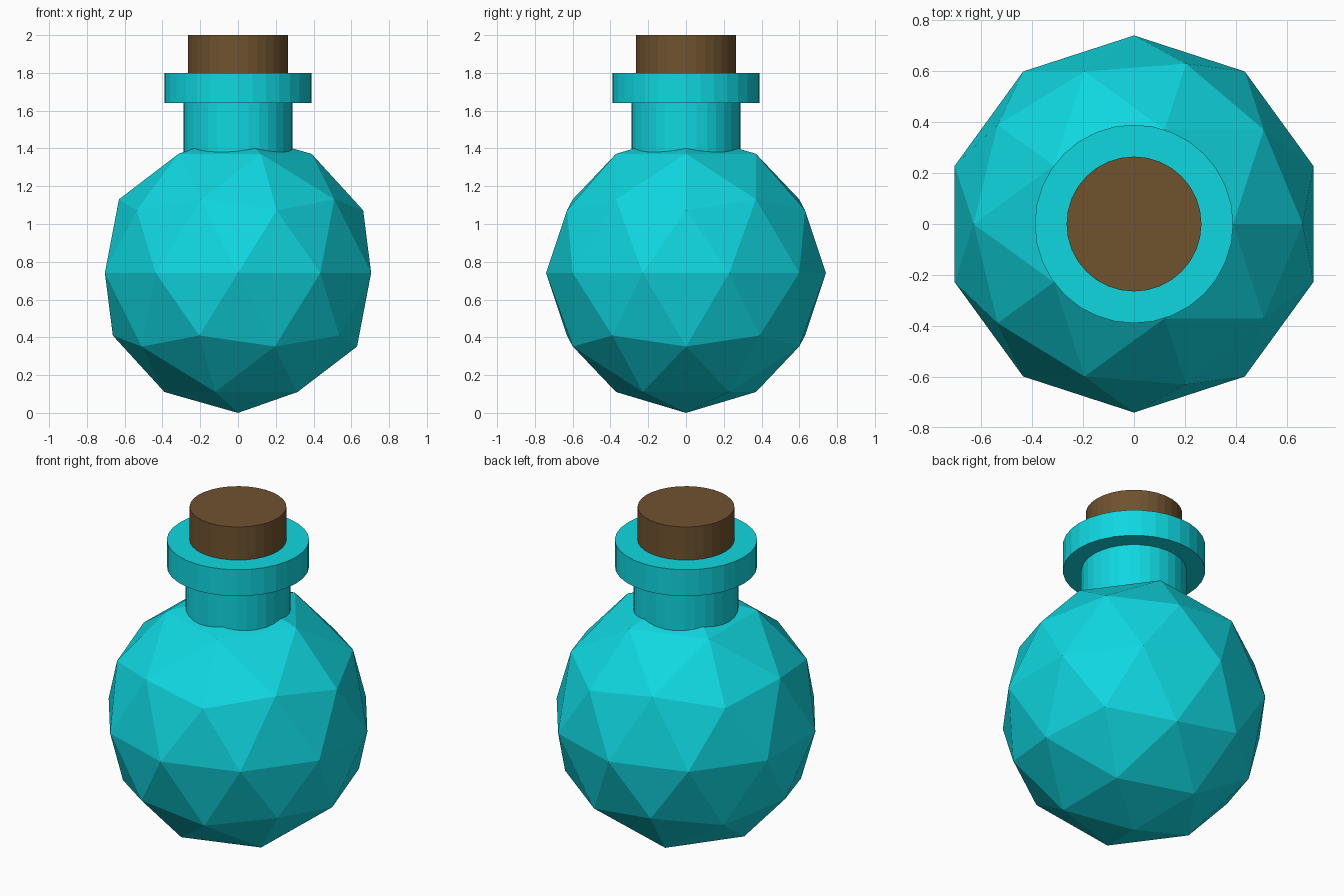
import bpy

if "Cube" in bpy.data.objects:
    bpy.data.objects.remove(bpy.data.objects["Cube"])


def material(name, rgb):
    m = bpy.data.materials.new(name)
    m.diffuse_color = (*rgb, 1.0)
    m.use_nodes = True
    m.node_tree.nodes["Principled BSDF"].inputs["Base Color"].default_value = m.diffuse_color
    return m


glass = material("teal_glass", (0.005, 0.68, 0.75))
cork = material("cork_brown", (0.16, 0.085, 0.028))


def cylinder(name, radius, z0, z1, mat):
    bpy.ops.mesh.primitive_cylinder_add(
        vertices=32, radius=radius, depth=z1 - z0, location=(0, 0, (z0 + z1) / 2))
    ob = bpy.context.object
    ob.name = name
    ob.data.materials.append(mat)
    return ob


# Faceted round flask body
bpy.ops.mesh.primitive_ico_sphere_add(subdivisions=2, radius=0.741, location=(0, 0, 0.741))
body = bpy.context.object
body.name = "flask_body"
body.data.materials.append(glass)

# Neck, rim and stopper
cylinder("neck", 0.288, 1.30, 1.70, glass)
cylinder("rim", 0.39, 1.64, 1.80, glass)
cylinder("stopper", 0.265, 1.55, 2.0, cork)
